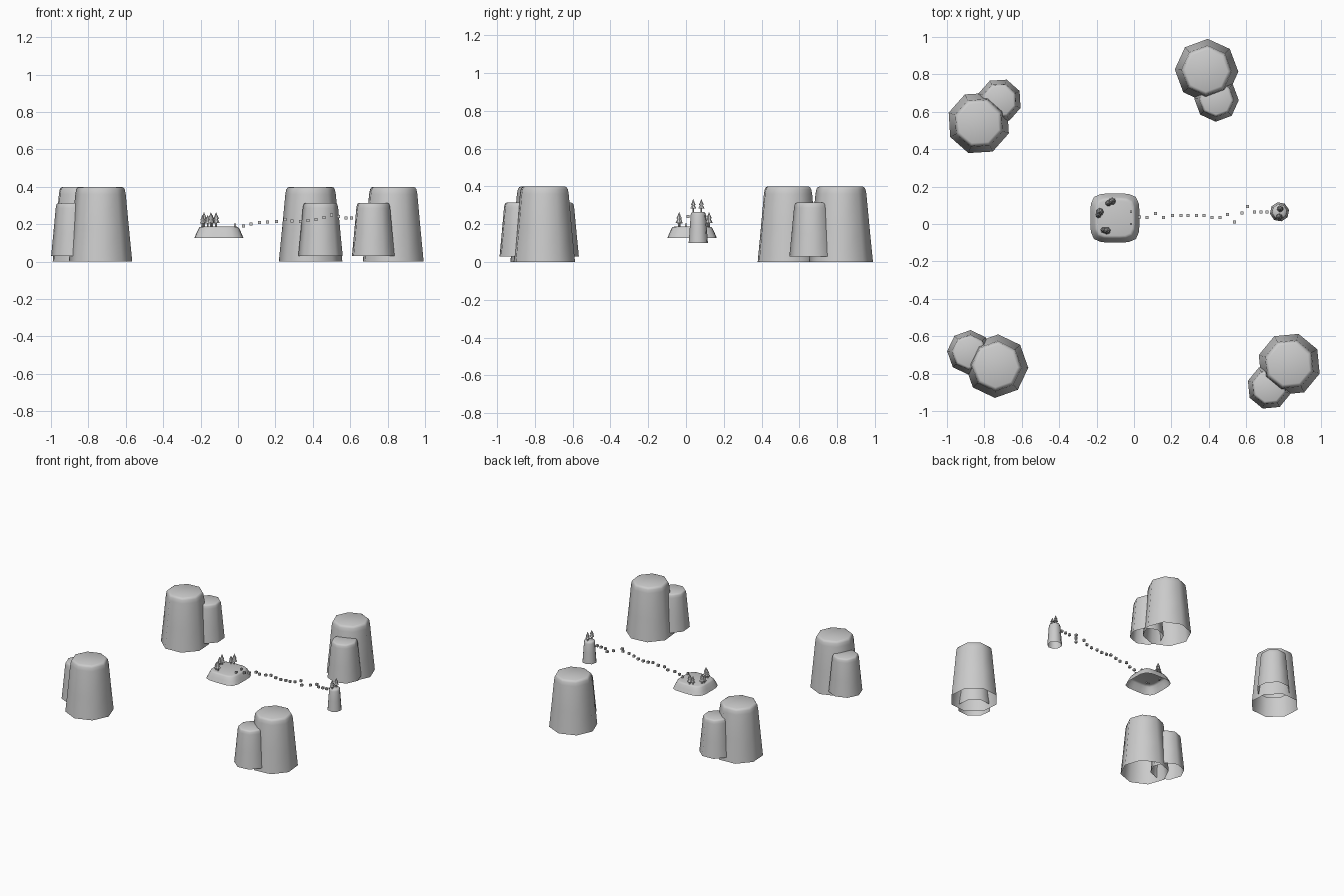
import bpy, bmesh, math
from mathutils import Matrix, Vector

if "Cube" in bpy.data.objects:
    bpy.data.objects.remove(bpy.data.objects["Cube"])


def ring_outline(n, rot=0.0, power=2.0):
    """Unit outline: regular polygon, or rounded square for a higher power."""
    pts = []
    for i in range(n):
        a = math.tau * i / n + rot
        c, s = math.cos(a), math.sin(a)
        k = (abs(c) ** power + abs(s) ** power) ** (-1 / power)
        pts.append((c * k, s * k))
    return pts


def loft(name, outline, profile, loc, smooth=True):
    """Stack the outline along (radius, z) rings; top capped, bottom open."""
    bm = bmesh.new()
    rings = [[bm.verts.new((x * r, y * r, z)) for x, y in outline] for r, z in profile]
    n = len(outline)
    for lo, hi in zip(rings, rings[1:]):
        for i in range(n):
            j = (i + 1) % n
            bm.faces.new((lo[i], lo[j], hi[j], hi[i]))
    bm.faces.new(rings[-1])
    for f in bm.faces:
        f.smooth = smooth
    me = bpy.data.meshes.new(name)
    bm.to_mesh(me)
    bm.free()
    ob = bpy.data.objects.new(name, me)
    ob.location = loc
    bpy.context.collection.objects.link(ob)
    return ob


def box(name, loc, size, rot=0.0):
    bm = bmesh.new()
    bmesh.ops.create_cube(bm, size=1.0)
    me = bpy.data.meshes.new(name)
    bm.transform(Matrix.Diagonal(Vector((*size, 1))))
    bm.to_mesh(me)
    bm.free()
    ob = bpy.data.objects.new(name, me)
    ob.location = loc
    ob.rotation_euler.z = rot
    bpy.context.collection.objects.link(ob)


def tree(name, x, y, z, h, rot=0.0):
    """Trunk and two cone tiers in one mesh."""
    bm = bmesh.new()
    for r, r2, z0, z1, n in ((0.07, 0.07, -0.05, 0.35, 6),
                             (0.25, 0.03, 0.27, 0.68, 7),
                             (0.19, 0.0, 0.55, 1.0, 7)):
        m = Matrix.Translation((0, 0, (z0 + z1) / 2))
        bmesh.ops.create_cone(bm, cap_ends=True, segments=n, radius1=r, radius2=r2,
                              depth=z1 - z0, matrix=m)
    bm.transform(Matrix.Scale(h, 4))
    me = bpy.data.meshes.new(name)
    bm.to_mesh(me)
    bm.free()
    ob = bpy.data.objects.new(name, me)
    ob.location = (x, y, z)
    ob.rotation_euler.z = rot
    bpy.context.collection.objects.link(ob)


# Four pairs of cliffs: tall rock plus a smaller one beside it
cliff = [(0.170, 0), (0.153, 0.17), (0.135, 0.36), (0.130, 0.385), (0.124, 0.395), (0.113, 0.4)]
pairs = [("back_left", -0.83, 0.54, 47), ("back_right", 0.388, 0.82, -71),
         ("front_left", -0.735, -0.76, 153), ("front_right", 0.83, -0.75, 229)]
for label, x, y, deg in pairs:
    a = math.radians(deg)
    outline = ring_outline(8, a + math.radians(24))
    loft("tall_cliff_" + label, outline, cliff, (x, y, 0))
    loft("small_cliff_" + label, outline, [(r * 0.7, z * 0.71) for r, z in cliff],
         (x + 0.163 * math.cos(a), y + 0.163 * math.sin(a), 0.03))

# Central island, a hollow rounded square
loft("island", ring_outline(24, 0, 4.5),
     [(0.131, 0.127), (0.119, 0.155), (0.108, 0.178), (0.103, 0.184), (0.094, 0.187)],
     (-0.102, 0.032, 0))

# Slim pillar at the far end of the path
loft("pillar", ring_outline(8, 0.2),
     [(0.052, 0.10), (0.046, 0.18), (0.041, 0.25), (0.038, 0.26), (0.033, 0.265)],
     (0.778, 0.065, 0))

# Trees on the island and on the pillar
for i, (x, y) in enumerate([(-0.117, 0.122), (-0.137, 0.111), (-0.182, 0.065),
                            (-0.19, 0.048), (-0.145, -0.036), (-0.162, -0.033)]):
    tree(f"island_tree_{i + 1}", x, y, 0.185, 0.08 if i % 2 == 0 else 0.065, i)
for i, (x, y) in enumerate([(0.777, 0.038), (0.782, 0.081)]):
    tree(f"pillar_tree_{i + 1}", x, y, 0.263, 0.07, i)

# Two short posts where the path meets the island
for i, y in enumerate((0.065, 0.0)):
    box(f"post_{i + 1}", (-0.016, y, 0.194), (0.012, 0.012, 0.018))

# Floating stepping stones
steps = [(.03, .038, .190), (.07, .036, .200), (.115, .057, .209), (.158, .036, .213),
         (.205, .046, .215), (.25, .046, .225), (.29, .046, .217), (.333, .046, .215),
         (.375, .046, .219), (.418, .036, .226), (.46, .036, .235), (.50, .052, .248),
         (.537, .01, .240), (.578, .058, .233), (.606, .094, .232), (.643, .064, .234),
         (.678, .064, .236), (.712, .064, .238)]
for i, p in enumerate(steps):
    box(f"stepping_stone_{i + 1}", p, (0.016, 0.016, 0.016))
